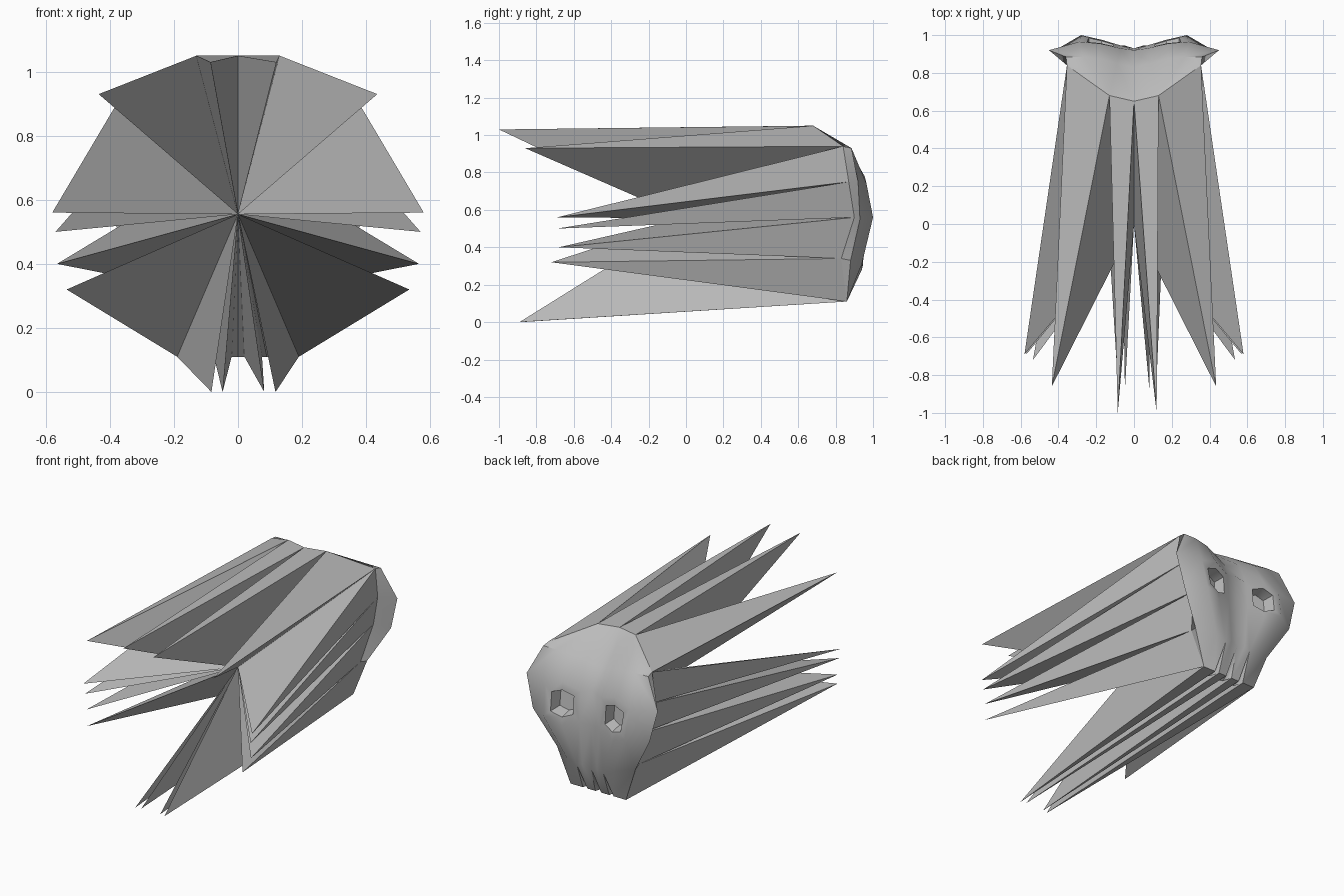
import bpy
import bmesh
import math
from mathutils import Vector

cube = bpy.data.objects.get("Cube")
if cube:
    bpy.data.objects.remove(cube, do_unlink=True)

grey = bpy.data.materials.new("plain grey")
grey.use_nodes = True
grey.diffuse_color = (0.5, 0.5, 0.5, 1)
grey.node_tree.nodes["Principled BSDF"].inputs["Base Color"].default_value = grey.diffuse_color


def finish(bm, name):
    mesh = bpy.data.meshes.new(name)
    bm.to_mesh(mesh)
    bm.free()
    mesh.materials.append(grey)
    obj = bpy.data.objects.new(name, mesh)
    bpy.context.collection.objects.link(obj)
    return obj


# Half of the ring where the spikes meet the mask, from the crown down to the chin
crown, temple, brow_side = (0, 0.65, 1.05), (0.13, 0.68, 1.05), (0.355, 0.84, 0.94)
eye_side, cheek_side = (0.35, 0.87, 0.75), (0.30, 0.90, 0.56)
jaw_side, chin = (0.26, 0.83, 0.34), (0.19, 0.86, 0.11)
outer_edge, outer_slit = (0.105, 0.86, 0.11), (0.09, 0.80, 0.11)
inner_edge, tooth_edge, middle_slit = (0.075, 0.86, 0.11), (0.02, 0.86, 0.11), (0, 0.80, 0.11)
ring = [crown, temple, brow_side, eye_side, cheek_side, jaw_side, chin,
        outer_edge, outer_slit, inner_edge, tooth_edge, middle_slit]

# Spike tips, one for each gap in the ring (None leaves a plain valley)
tips = [(0.103, -1.0, 1.03), (0.435, -0.86, 0.93), (0.58, -0.69, 0.56),
        (0.57, -0.69, 0.50), (0.565, -0.68, 0.40), (0.535, -0.72, 0.32),
        (0.10, -0.89, 0), None, None, (0.065, -0.88, 0), None]


def build_mane():
    bm = bmesh.new()
    hub = (0, 0, 0.555)
    for side in (1, -1):
        def face(*points):
            verts = [bm.verts.new((p[0] * side, p[1], p[2])) for p in points]
            bm.faces.new(verts if side > 0 else verts[::-1])
        for before, after, tip in zip(ring, ring[1:], tips):
            if tip is None:
                face(hub, after, before)
                continue
            # The crown and chin spikes lean slightly to one side
            lean = 0.017 * side if tip[0] < 0.2 else 0
            tip = (tip[0] + lean, tip[1], tip[2])
            face(hub, tip, before)
            face(hub, after, tip)
            face(before, tip, after)
    bmesh.ops.remove_doubles(bm, verts=bm.verts, dist=0.0005)
    return finish(bm, "spiked_mane")


# Mask rows, from the middle outwards
top = [(0, 0.83, 0.87), (0.09, 0.85, 0.90), (0.18, 0.875, 0.92),
       (0.27, 0.885, 0.93), (0.36, 0.885, 0.93)]
brow = [(0, 0.92, 0.76), (0.07, 0.93, 0.74), (0.18, 0.955, 0.78),
        (0.29, 0.965, 0.74), (0.45, 0.92, 0.75)]
cheek = [(0, 0.93, 0.55), (0.07, 0.945, 0.56), (0.17, 0.975, 0.52),
         (0.28, 1.0, 0.56), (0.40, 0.93, 0.55)]
jaw = [(0, 0.93, 0.28), (0.05, 0.945, 0.30), (0.09, 0.94, 0.28),
       (0.16, 0.94, 0.31), (0.27, 0.88, 0.33)]


def build_mask():
    bm = bmesh.new()

    def face(*points):
        bm.faces.new([bm.verts.new(p) for p in points])

    # Crown cap
    face(crown, temple, top[1], top[0])
    face(top[1], temple, top[2])
    face(temple, brow_side, top[3], top[2])
    face(brow_side, top[4], top[3])

    # Side walls
    face(brow_side, eye_side, brow[4], top[4])
    face(eye_side, cheek_side, cheek[4], brow[4])
    face(cheek_side, jaw_side, jaw[4], cheek[4])
    face(jaw_side, chin, jaw[4])

    # Face surface, leaving a six-sided gap for the eye
    for upper, lower in ((top, brow), (brow, cheek), (cheek, jaw)):
        for i in range(4):
            if upper is brow and i in (1, 2):
                continue
            face(upper[i], upper[i + 1], lower[i + 1], lower[i])

    # Eye socket
    rim = [Vector(p) for p in brow[1:4] + cheek[3:0:-1]]
    centre = sum(rim, Vector()) / len(rim)
    for scale, depth in ((0.62, 0), (0.5, 0.07)):
        inner = [centre + (p - centre) * scale - Vector((0, depth, 0)) for p in rim]
        if not depth:
            base = inner
            outer = rim
        else:
            outer = base
        for i in range(len(rim)):
            j = (i + 1) % len(rim)
            face(outer[i], outer[j], inner[j], inner[i])
    face(*inner)

    # Teeth and the slits between them
    face(jaw[0], jaw[1], jaw[2], inner_edge, tooth_edge)
    face(jaw[2], jaw[3], jaw[4], chin, outer_edge)
    face(jaw[0], tooth_edge, middle_slit)
    face(jaw[2], outer_edge, outer_slit)
    face(jaw[2], outer_slit, inner_edge)

    bmesh.ops.remove_doubles(bm, verts=bm.verts, dist=0.0005)
    obj = finish(bm, "skull_mask")
    for other in bpy.context.selected_objects:
        other.select_set(False)
    obj.select_set(True)
    bpy.context.view_layer.objects.active = obj
    bpy.ops.object.shade_smooth_by_angle(angle=math.radians(38))
    obj.modifiers.new("Mirror", "MIRROR")
    return obj


build_mane()
build_mask()
